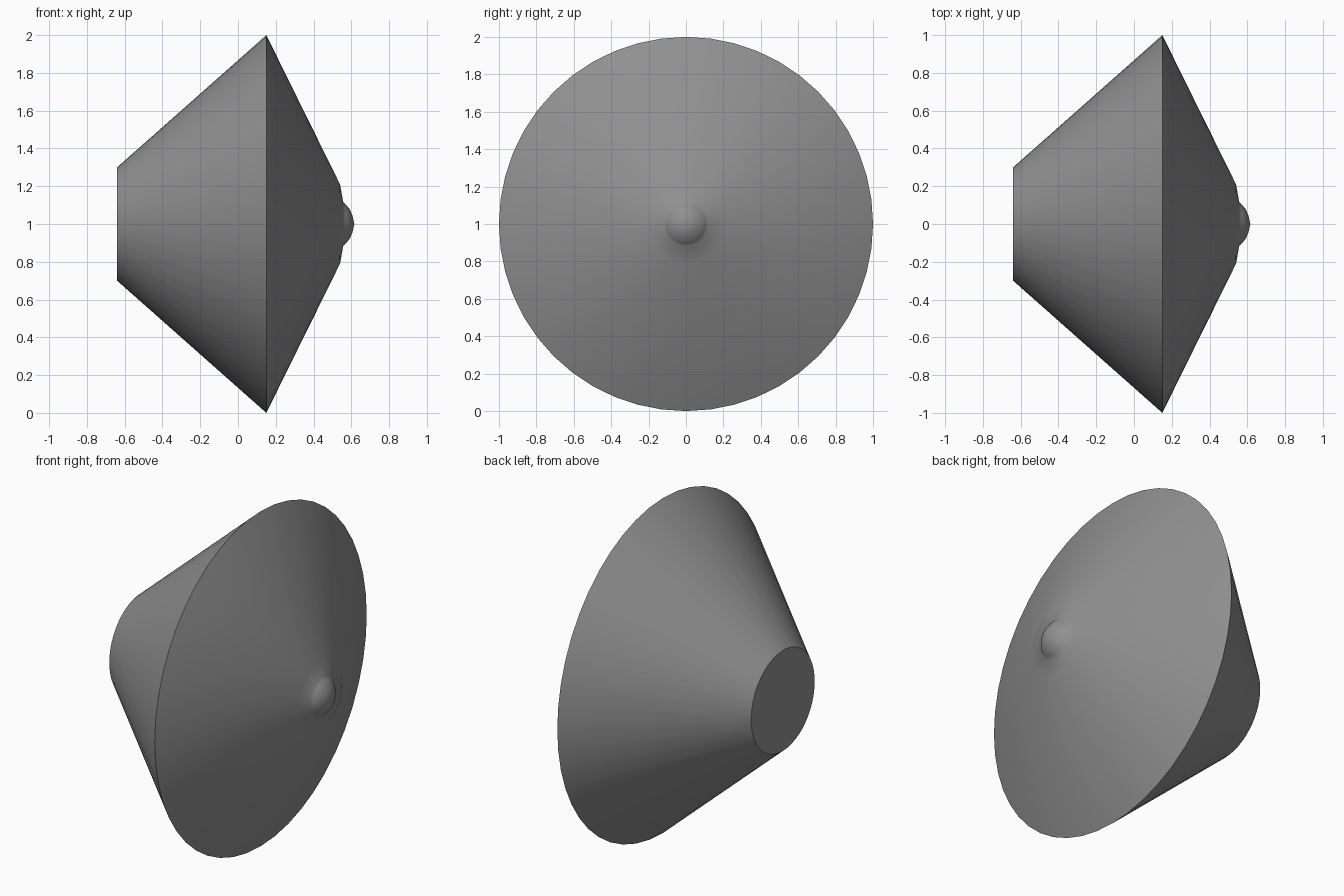
import bpy, bmesh
from math import radians, cos, sin, tau

if "Cube" in bpy.data.objects:
    bpy.data.objects.remove(bpy.data.objects["Cube"])

SEGMENTS = 48

def revolve(name, profile, centre_z):
    """Revolve (x, radius) points round the x axis; radius 0 closes to a tip."""
    bm = bmesh.new()
    rings = []
    for x, r in profile:
        n = SEGMENTS if r > 0 else 1
        rings.append([bm.verts.new((x, r * cos(tau * i / SEGMENTS),
                                    centre_z + r * sin(tau * i / SEGMENTS)))
                      for i in range(n)])
    bm.faces.new(rings[0])
    for a, b in zip(rings, rings[1:]):
        for i in range(SEGMENTS):
            j = (i + 1) % SEGMENTS
            if len(b) == 1:
                bm.faces.new((a[i], a[j], b[0]))
            else:
                bm.faces.new((a[i], a[j], b[j], b[i]))
    bmesh.ops.recalc_face_normals(bm, faces=bm.faces)
    mesh = bpy.data.meshes.new(name)
    bm.to_mesh(mesh)
    bm.free()
    obj = bpy.data.objects.new(name, mesh)
    bpy.context.collection.objects.link(obj)
    bpy.context.view_layer.objects.active = obj
    obj.select_set(True)
    bpy.ops.object.shade_smooth_by_angle(angle=radians(45))
    obj.select_set(False)
    return obj

# Flat back, flared housing, shallow front cone, small rounded centre button
body = revolve("cone_body", [
    (-0.64, 0.30),
    (0.15, 1.00),
    (0.54, 0.21),
    (0.557, 0.117),
    (0.570, 0.105),
    (0.590, 0.080),
    (0.606, 0.045),
    (0.616, 0.0),
], 1.0)

# Dark grey surface
grey = bpy.data.materials.new("dark_grey")
grey.diffuse_color = (0.28, 0.28, 0.28, 1.0)
grey.use_nodes = True
grey.node_tree.nodes["Principled BSDF"].inputs["Base Color"].default_value = grey.diffuse_color
body.data.materials.append(grey)
